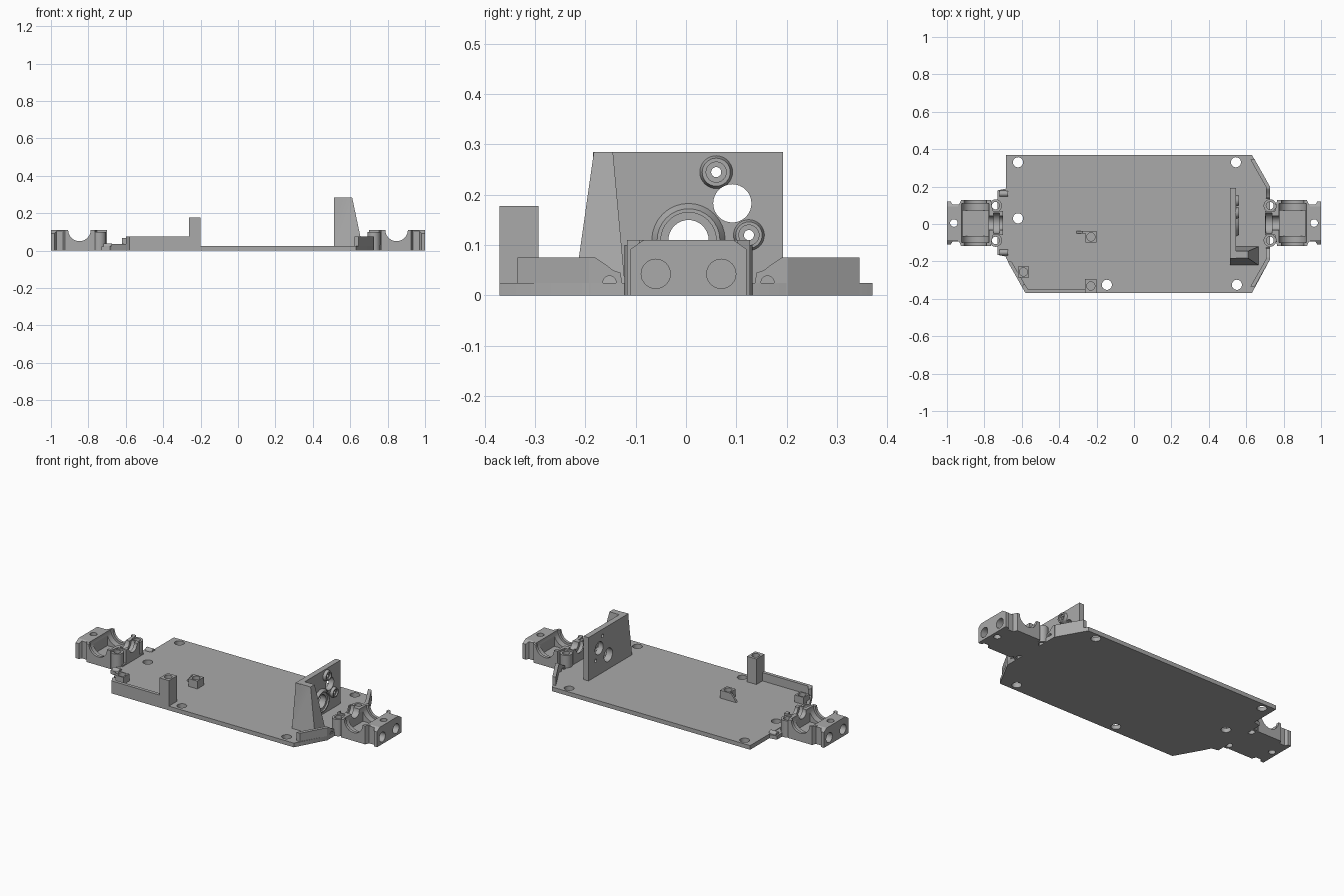
import bpy, bmesh, math
from mathutils import Vector, Matrix

if "Cube" in bpy.data.objects:
    bpy.data.objects.remove(bpy.data.objects["Cube"])

grey = bpy.data.materials.new("plain grey")
grey.diffuse_color = (0.4, 0.4, 0.4, 1)
grey.use_nodes = True
grey.node_tree.nodes["Principled BSDF"].inputs["Base Color"].default_value = grey.diffuse_color
CY = 0.005            # centre line of the gearboxes


def finish(name, bm):
    bmesh.ops.recalc_face_normals(bm, faces=bm.faces)
    me = bpy.data.meshes.new(name)
    bm.to_mesh(me)
    bm.free()
    me.materials.append(grey)
    ob = bpy.data.objects.new(name, me)
    bpy.context.collection.objects.link(ob)
    return ob


def loft(name, low, high):
    """Solid between two matching loops of 3D points."""
    bm = bmesh.new()
    a = [bm.verts.new(p) for p in low]
    b = [bm.verts.new(p) for p in high]
    n = len(a)
    bm.faces.new(a)
    bm.faces.new(b)
    for i in range(n):
        j = (i + 1) % n
        bm.faces.new((a[i], a[j], b[j], b[i]))
    return finish(name, bm)


def prism(name, pts, z0, z1):
    return loft(name, [(x, y, z0) for x, y in pts], [(x, y, z1) for x, y in pts])


def box(name, x0, x1, y0, y1, z0, z1):
    return prism(name, [(x0, y0), (x1, y0), (x1, y1), (x0, y1)], z0, z1)


def cyl(name, p, q, r, r2=None, seg=32):
    """Cylinder or cone from point p to point q."""
    p, q = Vector(p), Vector(q)
    bm = bmesh.new()
    rot = Vector((0, 0, 1)).rotation_difference(q - p).to_matrix().to_4x4()
    bmesh.ops.create_cone(bm, cap_ends=True, segments=seg, radius1=r,
                          radius2=r if r2 is None else r2, depth=(q - p).length,
                          matrix=Matrix.Translation((p + q) / 2) @ rot)
    return finish(name, bm)


def combine(ob, adds=(), cuts=()):
    """Union then difference, baked into the mesh."""
    for op, tools in (("UNION", adds), ("DIFFERENCE", cuts)):
        for t in tools:
            m = ob.modifiers.new("bool", "BOOLEAN")
            m.operation, m.solver, m.object = op, "EXACT", t
    dg = bpy.context.evaluated_depsgraph_get()
    me = bpy.data.meshes.new_from_object(ob.evaluated_get(dg))
    ob.modifiers.clear()
    ob.data = me
    for t in list(adds) + list(cuts):
        bpy.data.objects.remove(t)
    return ob


# Base plate with countersunk screw holes
plate = prism("base_plate", [(-0.58, -0.37), (0.63, -0.37), (0.727, -0.19), (0.727, 0.2),
                             (0.63, 0.37), (-0.685, 0.37), (-0.685, -0.18)], 0, 0.025)
holes = []
for x, y in [(-0.62, 0.33), (-0.62, 0.03), (0.545, 0.33), (-0.145, -0.325), (0.55, -0.325)]:
    holes.append(cyl("c", (x, y, -0.01), (x, y, 0.05), 0.027))
combine(plate, cuts=holes)

# Rear flange at the left end, with two small lugs
prism("left_flange", [(-0.73, -0.165), (-0.68, -0.175), (-0.68, 0.19), (-0.73, 0.18)], 0, 0.022)
for s in (-1, 1):
    y = CY + s * 0.157
    cyl("left_flange_lug", (-0.72, y, 0.022), (-0.675, y, 0.022), 0.016)


def gearbox(name, s, shift):
    """Half gearbox housing; s is the end of the plate it sits on."""
    def P(x, y, z):
        return (s * x + shift * (x < 0.76), CY + y, z)

    def B(x0, x1, y, z0, z1):
        a, b = sorted((s * x0, s * x1))
        return box("t", a, b, CY - y, CY + y, z0, z1)

    half = [(0.7, 0.065), (0.755, 0.065), (0.765, 0.122), (0.925, 0.122), (0.935, 0.098),
            (0.97, 0.098), (0.98, 0.115), (1.0, 0.115)]
    outline = [(s * x, CY + y) for x, y in half] + [(s * x, CY - y) for x, y in reversed(half)]
    body = prism(name, outline, 0, 0.11)
    adds, cuts = [], []
    for k in (-1, 1):
        adds.append(cyl("t", P(0.735, k * 0.093, 0), P(0.735, k * 0.093, 0.1), 0.034))
    adds.append(B(0.7, 0.8, 0.1, 0, 0.03))
    # bearing saddles, inner pocket, pinion shaft bore
    cuts.append(cyl("t", P(0.848, -0.2, 0.11), P(0.848, 0.2, 0.11), 0.06, seg=48))
    cuts.append(cyl("t", P(0.848, -0.105, 0.11), P(0.848, 0.105, 0.11), 0.073, seg=48))
    cuts.append(B(0.778, 0.918, 0.068, 0.027, 0.2))
    cuts.append(cyl("t", P(0.65, 0, 0.11), P(0.8, 0, 0.11), 0.038))
    cuts.append(cyl("t", P(0.715, 0, 0.11), P(0.745, 0, 0.11), 0.055))
    # screw holes
    for k in (-1, 1):
        cuts.append(cyl("t", P(0.735, k * 0.093, -0.02), P(0.735, k * 0.093, 0.2), 0.02))
        cuts.append(cyl("t", P(0.95, k * 0.065, 0.043), P(1.1, k * 0.065, 0.043), 0.029))
    cuts.append(cyl("t", P(0.963, 0, -0.02), P(0.963, 0, 0.2), 0.02))
    # chamfered upper corners of the end block
    for k in (-1, 1):
        pts = [(0.94, 0.075, 0.12), (0.94, 0.14, 0.12), (0.94, 0.14, 0.075)]
        cuts.append(loft("t", [P(x, k * y, z) for x, y, z in pts],
                         [P(1.1, k * y, z) for x, y, z in pts]))
    return combine(body, adds, cuts)


gearbox("left_gearbox", -1, -0.005)
gearbox("right_gearbox", 1, -0.008)

# Angled walls on the right corners, curling up towards the gearbox
for k in (-1, 1):
    def W(x, y):
        return (x, CY + k * y)
    wall = prism("corner_wall", [W(0.645, 0.34), W(0.727, 0.195), W(0.707, 0.19), W(0.622, 0.34)],
                 0, 0.075)
    prof = [(0.198, 0), (0.198, 0.075), (0.185, 0.075), (0.165, 0.062), (0.15, 0.05), (0.135, 0.045), (0.128, 0)]
    end = loft("t", [(0.705, CY + k * y, z) for y, z in prof],
               [(0.727, CY + k * y, z) for y, z in prof])
    hole = cyl("t", (0.69, CY + k * 0.157, 0.026), (0.75, CY + k * 0.157, 0.026), 0.013)
    combine(wall, [end], [hole])

# Motor mount: upright plate, tapered gusset, bosses and holes
mount = box("motor_mount", 0.512, 0.545, -0.185, 0.193, 0.01, 0.285)
gusset = loft("t", [(0.512, -0.222, 0.01), (0.668, -0.222, 0.01), (0.668, -0.12, 0.01), (0.512, -0.12, 0.01)],
              [(0.512, -0.183, 0.285), (0.61, -0.183, 0.285), (0.61, -0.145, 0.285), (0.512, -0.145, 0.285)])
adds, cuts = [gusset], []
for y, z, ro, ri, rh in [(CY, 0.11, 0.076, 0.055, 0.04), (0.06, 0.245, 0.034, 0.02, 0.01),
                         (0.125, 0.12, 0.032, 0.02, 0.01)]:
    adds.append(cyl("t", (0.54, y, z), (0.562, y, z), ro, ro * 0.82))
    cuts.append(cyl("t", (0.552, y, z), (0.6, y, z), ri))
    cuts.append(cyl("t", (0.45, y, z), (0.6, y, z), rh))
cuts.append(cyl("t", (0.45, 0.092, 0.183), (0.6, 0.092, 0.183), 0.038))
combine(mount, adds, cuts)

# Front side wall that turns along the left chamfer
prism("side_wall", [(-0.58, -0.37), (-0.23, -0.37), (-0.23, -0.35), (-0.565, -0.35),
                    (-0.588, -0.318), (-0.6, -0.335)], 0, 0.075)
prism("chamfer_lip", [(-0.58, -0.37), (-0.565, -0.355), (-0.655, -0.2), (-0.676, -0.2)], 0, 0.035)


def screw_post(name, x0, x1, y0, y1, top):
    """Square post with a blind screw hole."""
    x, y = (x0 + x1) / 2, (y0 + y1) / 2
    combine(box(name, x0, x1, y0, y1, 0.01, top),
            cuts=[cyl("t", (x, y, top - 0.04), (x, y, top + 0.02), 0.022)])


screw_post("tall_post", -0.262, -0.2, -0.37, -0.293, 0.178)
screw_post("short_post", -0.26, -0.2, -0.1, -0.038, 0.072)
screw_post("corner_post", -0.62, -0.562, -0.285, -0.228, 0.068)
# Sloped fin beside the short post
fin = [(-0.31, 0.02), (-0.25, 0.02), (-0.25, 0.07), (-0.275, 0.07)]
loft("short_post_fin", [(x, -0.05, z) for x, z in fin], [(x, -0.038, z) for x, z in fin])

# Smooth curved faces, keep hard edges
bpy.ops.object.select_all(action="DESELECT")
for ob in bpy.context.scene.objects:
    ob.select_set(True)
    bpy.context.view_layer.objects.active = ob
bpy.ops.object.shade_smooth_by_angle(angle=math.radians(30))
